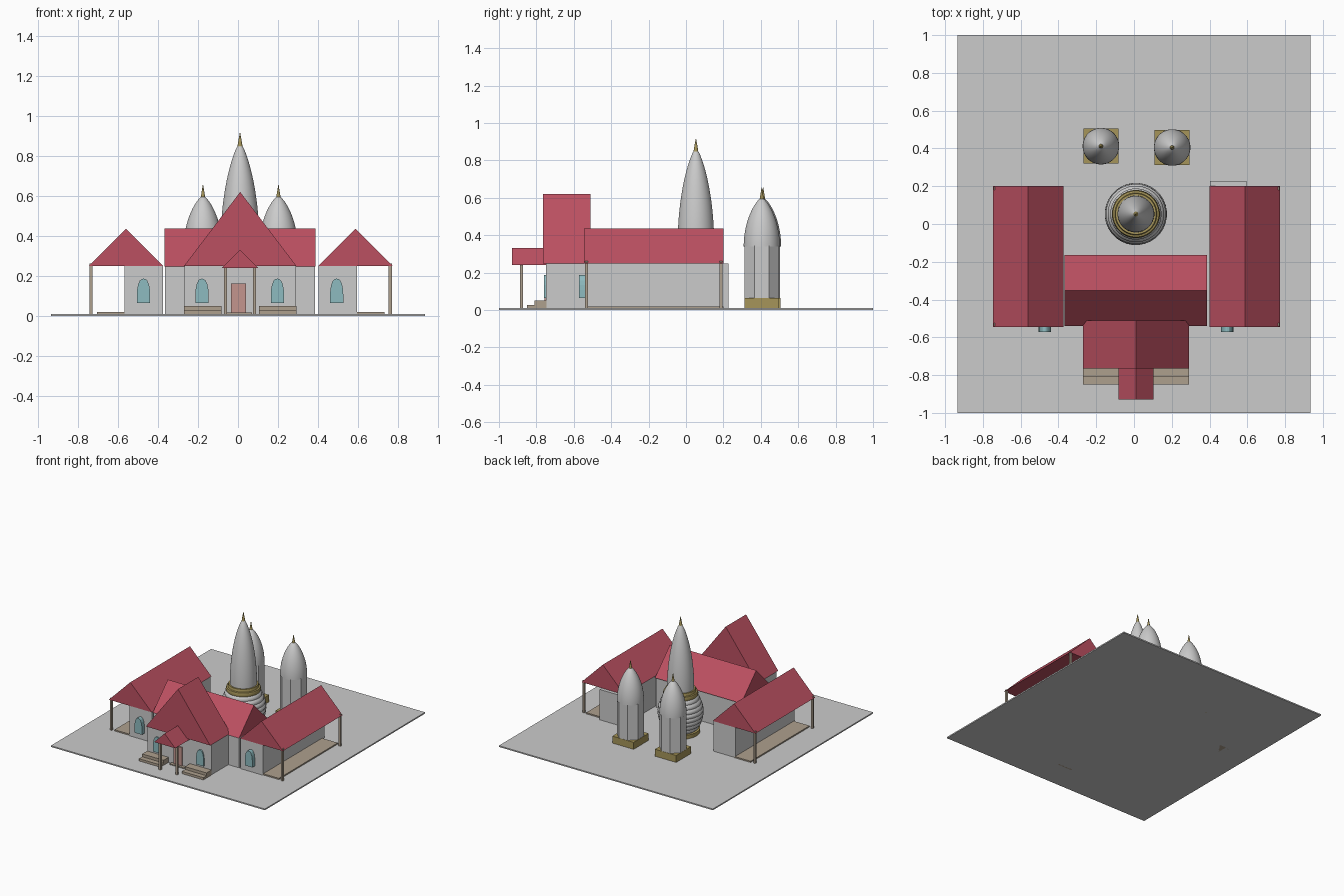
import bpy, math

if "Cube" in bpy.data.objects:
    bpy.data.objects.remove(bpy.data.objects["Cube"])


def mat(name, rgb):
    m = bpy.data.materials.new(name)
    m.diffuse_color = (*rgb, 1)
    m.use_nodes = True
    m.node_tree.nodes["Principled BSDF"].inputs["Base Color"].default_value = m.diffuse_color
    return m


RED = mat("roof_red", (0.50, 0.08, 0.12))
TAN = mat("timber", (0.42, 0.35, 0.27))
TEAL = mat("glass", (0.27, 0.50, 0.53))
GOLD = mat("gold", (0.38, 0.30, 0.10))
PINK = mat("door_pink", (0.55, 0.30, 0.27))


def mesh(name, verts, faces, m=None):
    me = bpy.data.meshes.new(name)
    me.from_pydata(verts, [], faces)
    o = bpy.data.objects.new(name, me)
    bpy.context.collection.objects.link(o)
    if m:
        me.materials.append(m)
    return o


def extrude(name, pts, a, b, place, m=None):
    """Prism: 2D profile swept from a to b; place(u, v, t) gives the 3D point."""
    n = len(pts)
    verts = [place(u, v, t) for t in (a, b) for u, v in pts]
    faces = [tuple(range(n))[::-1], tuple(range(n, 2 * n))]
    faces += [(i, (i + 1) % n, n + (i + 1) % n, n + i) for i in range(n)]
    o = mesh(name, verts, faces, m)
    import bmesh
    bm = bmesh.new()
    bm.from_mesh(o.data)
    bmesh.ops.recalc_face_normals(bm, faces=bm.faces)
    bm.to_mesh(o.data)
    bm.free()
    return o


def along_y(u, v, t):
    return (u, t, v)


def along_x(u, v, t):
    return (t, u, v)


def box(name, x, y, z, m=None):
    pts = [(x[0], z[0]), (x[1], z[0]), (x[1], z[1]), (x[0], z[1])]
    return extrude(name, pts, y[0], y[1], along_y, m)


def gable(name, span, length, z, place):
    pts = [(span[0], z[0]), (span[1], z[0]), (sum(span) / 2, z[1])]
    return extrude(name, pts, length[0], length[1], place, RED)


def arch_window(name, cx, y0, y1, z0=0.065, h=0.122, w=0.033):
    side = [(w * math.cos(a) ** 0.8, h * 0.35 + h * 0.65 * math.sin(a))
            for a in (0, 0.35, 0.7, 1.05, 1.35)]
    pts = [(-w, 0), (w, 0)] + side + [(0, h)] + [(-x, z) for x, z in side[::-1]]
    return extrude(name, [(cx + x, z0 + z) for x, z in pts], y0, y1, along_y, TEAL)


def lathe(name, cx, cy, profile, n=32, m=None, angle=40):
    verts = [(cx + r * math.cos(2 * math.pi * (i + .5) / n),
              cy + r * math.sin(2 * math.pi * (i + .5) / n), z)
             for r, z in profile for i in range(n)]
    k = len(profile)
    faces = [(j * n + i, j * n + (i + 1) % n, (j + 1) * n + (i + 1) % n, (j + 1) * n + i)
             for j in range(k - 1) for i in range(n)]
    faces += [tuple(range(n))[::-1], tuple(range((k - 1) * n, k * n))]
    o = mesh(name, verts, faces, m)
    bpy.ops.object.select_all(action='DESELECT')
    bpy.context.view_layer.objects.active = o
    o.select_set(True)
    bpy.ops.object.shade_smooth_by_angle(angle=math.radians(angle))
    return o


def spire(name, cx, cy, r, z0, z1, tip):
    prof = [(r * max(1 - (i / 16) ** 2, 0.003) ** 0.75, z0 + (z1 - z0) * i / 16)
            for i in range(17)]
    lathe(name, cx, cy, prof, 32)
    lathe(name + "_finial", cx, cy,
          [(0.013, z1 - 0.02), (0.009, z1 + 0.005), (0.001, tip)], 12, GOLD)


# courtyard slab
box("courtyard", (-0.935, 0.935), (-1, 1), (0, 0.01))

# side wings: wall, gable roof, veranda floor, posts, front window
for side, s, ridge, win, back in (("left", -1, -0.56, -0.472, 0.195),
                                  ("right", 1, 0.587, 0.493, 0.227)):
    r = 0.187
    gable(side + "_wing_roof", (ridge - r, ridge + r), (-0.545, 0.2), (0.25, 0.437), along_y)
    inner = ridge - s * (r - 0.002)
    box(side + "_wing_wall", sorted((inner, ridge + s * 0.008)), (-0.54, back), (0, 0.25))
    box(side + "_veranda_floor", sorted((ridge + s * 0.005, ridge + s * 0.145)),
        (-0.535, 0.2), (0, 0.02), TAN)
    px = ridge + s * 0.174
    for i, y in enumerate((-0.532, 0.188)):
        box(f"{side}_veranda_post_{i}", (px - .008, px + .008), (y - .008, y + .008),
            (0, 0.262), TAN)
    arch_window(side + "_wing_window", win, -0.572, -0.52)

# cross hall
box("hall_wall", (-0.365, 0.385), (-0.535, -0.175), (0, 0.25))
gable("hall_roof", (-0.54, -0.165), (-0.367, 0.387), (0.247, 0.437), along_x)

# front entrance block
box("front_wall", (-0.268, 0.29), (-0.748, -0.5), (0, 0.25))
gable("front_roof", (-0.27, 0.292), (-0.765, -0.51), (0.25, 0.62), along_y)
box("door", (-0.035, 0.04), (-0.756, -0.73), (0.01, 0.162), PINK)
for i, x in enumerate((-0.18, 0.197)):
    arch_window(f"front_window_{i}", x, -0.758, -0.73)

# entrance porch
gable("porch_roof", (-0.082, 0.102), (-0.93, -0.745), (0.24, 0.332), along_y)
for i, x in enumerate((-0.063, 0.083)):
    box(f"porch_post_{i}", (x - .008, x + .008), (-0.888, -0.872), (0, 0.25), TAN)
box("threshold", (-0.055, 0.07), (-0.775, -0.74), (0, 0.017), TAN)

# stepped benches either side of the door
for i, x in enumerate(((-0.27, -0.083), (0.104, 0.292))):
    pts = [(-0.85, 0.005), (-0.85, 0.028), (-0.81, 0.028), (-0.81, 0.05),
           (-0.745, 0.05), (-0.745, 0.005)]
    extrude(f"entrance_steps_{i}", pts, x[0], x[1], along_x, TAN)

# main shrine: gold foot, ribbed bulb, gold collar, tall spire
mx, my = 0.01, 0.053
lathe("shrine_foot", mx, my, [(0.14, 0.005), (0.14, 0.04)], 32, GOLD)
bulb = []
for i in range(8):
    for f, d in ((0.0, -0.006), (0.3, 0), (0.7, 0)):
        t = (i + f) / 8
        bulb.append((0.115 + 0.05 * math.sin(math.pi * (0.08 + 0.86 * t)) + d, 0.04 + 0.265 * t))
lathe("shrine_bulb", mx, my, bulb + [(0.115, 0.31)], 32)
lathe("shrine_collar", mx, my, [(0.122, 0.30), (0.127, 0.315), (0.122, 0.332),
                                (0.112, 0.335), (0.108, 0.355)], 32, GOLD)
spire("shrine_spire", mx, my, 0.098, 0.35, 0.868, 0.915)

# rear towers: square plinth, octagonal shaft, domed spire
for side, cx, cy in (("left", -0.175, 0.412), ("right", 0.202, 0.405)):
    box(side + "_tower_plinth", (cx - .093, cx + .093), (cy - .093, cy + .093), (0, 0.065), GOLD)
    lathe(side + "_tower_shaft", cx, cy, [(0.099, 0.06), (0.099, 0.345)], 8, None, 20)
    spire(side + "_tower_spire", cx, cy, 0.097, 0.34, 0.603, 0.655)
